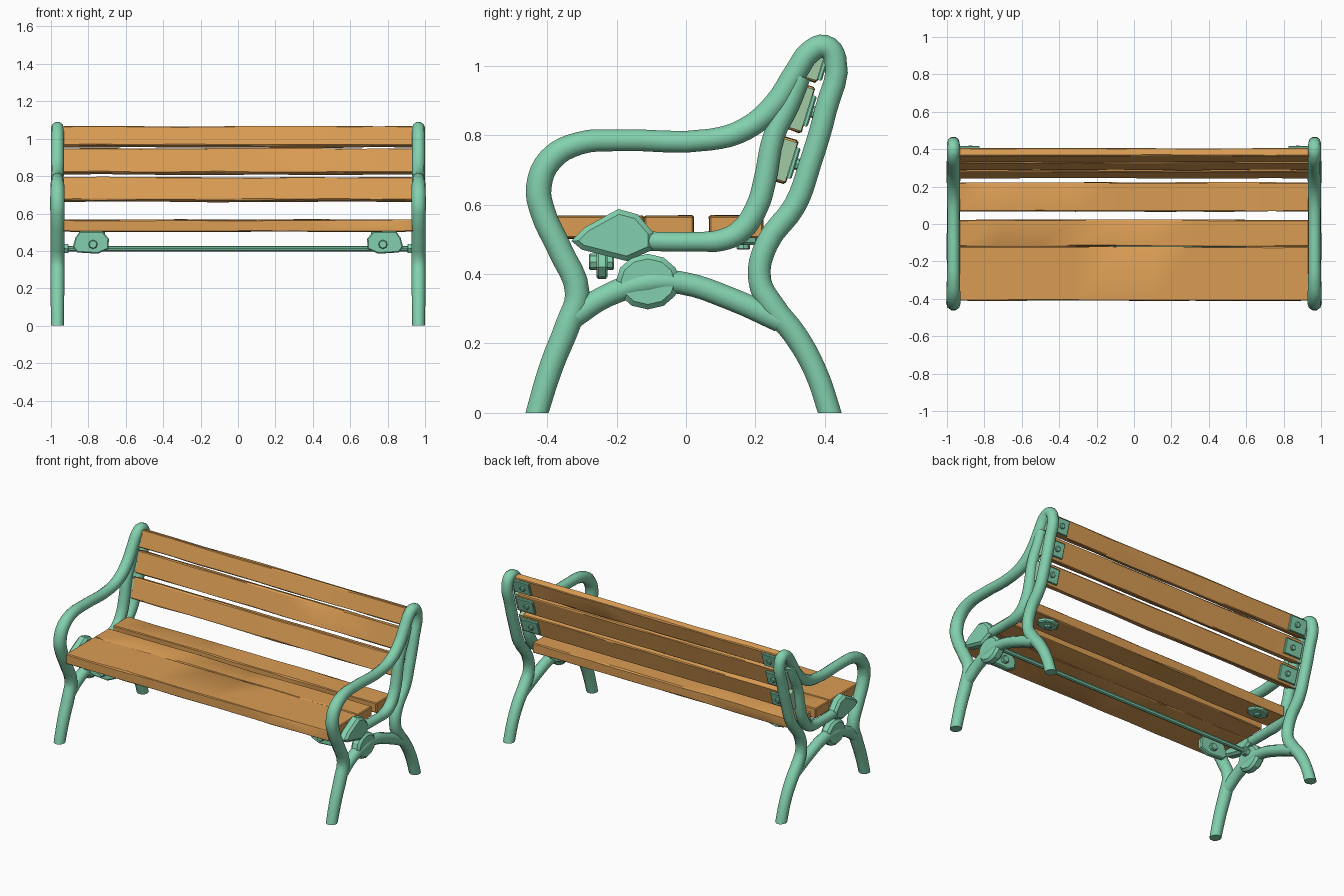
import bpy, bmesh, math, random
from mathutils import Matrix, Vector

if "Cube" in bpy.data.objects:
    bpy.data.objects.remove(bpy.data.objects["Cube"])

random.seed(4)


def material(name, rgb):
    m = bpy.data.materials.new(name)
    m.diffuse_color = (*rgb, 1)
    m.use_nodes = True
    m.node_tree.nodes["Principled BSDF"].inputs["Base Color"].default_value = m.diffuse_color
    return m


GREEN = material("mint green paint", (0.225, 0.63, 0.42))
WOOD = material("warm wood", (0.70, 0.335, 0.088))
PALE = material("pale green", (0.36, 0.60, 0.37))


def add_object(name, mesh, mat, angle=40):
    mesh.materials.clear()
    mesh.materials.append(mat)
    ob = bpy.data.objects.new(name, mesh)
    bpy.context.collection.objects.link(ob)
    bpy.ops.object.select_all(action='DESELECT')
    ob.select_set(True)
    bpy.context.view_layer.objects.active = ob
    bpy.ops.object.shade_smooth_by_angle(angle=math.radians(angle))
    return ob


def tube(name, pts, x, radius=0.0345):
    """Round tube through (y, z, thickness) points, cut flat at the ground."""
    cu = bpy.data.curves.new(name, 'CURVE')
    cu.dimensions = '3D'
    cu.bevel_depth = radius
    cu.bevel_resolution = 3
    cu.resolution_u = 4
    cu.use_fill_caps = True
    sp = cu.splines.new('BEZIER')
    sp.bezier_points.add(len(pts) - 1)
    for bp, (y, z, r) in zip(sp.bezier_points, pts):
        bp.co = (x, y, z)
        bp.radius = r
        bp.handle_left_type = bp.handle_right_type = 'AUTO'
    tmp = bpy.data.objects.new("tmp", cu)
    bpy.context.collection.objects.link(tmp)
    dg = bpy.context.evaluated_depsgraph_get()
    me = bpy.data.meshes.new_from_object(tmp.evaluated_get(dg))
    bpy.data.objects.remove(tmp)
    bm = bmesh.new()
    bm.from_mesh(me)
    bmesh.ops.remove_doubles(bm, verts=bm.verts, dist=0.0002)
    if min(v.co.z for v in bm.verts) < 0:
        cut = bmesh.ops.bisect_plane(bm, geom=bm.verts[:] + bm.edges[:] + bm.faces[:],
                                     plane_co=(0, 0, 0), plane_no=(0, 0, 1), clear_inner=True)
        edges = [e for e in cut['geom_cut'] if isinstance(e, bmesh.types.BMEdge)]
        bmesh.ops.holes_fill(bm, edges=edges)
    bmesh.ops.recalc_face_normals(bm, faces=bm.faces)
    bm.to_mesh(me)
    bm.free()
    return add_object(name, me, GREEN)


def prism(name, pts, axis, a, b, bevel=0.0, mat=GREEN, matrix=None):
    """Extrude a 2D outline along an axis from a to b."""
    place = {'x': lambda p, t: (t, p[0], p[1]), 'y': lambda p, t: (p[0], t, p[1]),
             'z': lambda p, t: (p[0], p[1], t)}[axis]
    bm = bmesh.new()
    lo = [bm.verts.new(place(p, a)) for p in pts]
    hi = [bm.verts.new(place(p, b)) for p in pts]
    bm.faces.new(lo)
    bm.faces.new(hi)
    n = len(pts)
    for i in range(n):
        bm.faces.new((lo[i], lo[(i + 1) % n], hi[(i + 1) % n], hi[i]))
    bmesh.ops.recalc_face_normals(bm, faces=bm.faces)
    if bevel:
        rim = [e for e in bm.edges if (e.verts[0] in lo) == (e.verts[1] in lo)]
        bmesh.ops.bevel(bm, geom=rim, offset=bevel, segments=1, affect='EDGES')
    if matrix:
        bm.transform(matrix)
    me = bpy.data.meshes.new(name)
    bm.to_mesh(me)
    bm.free()
    return add_object(name, me, mat, 25)


def ring(cx, cy, rx, ry=None, n=12):
    ry = ry or rx
    return [(cx + rx * math.cos(2 * math.pi * i / n), cy + ry * math.sin(2 * math.pi * i / n))
            for i in range(n)]


def rect(x0, x1, y0, y1):
    return [(x0, y0), (x1, y0), (x1, y1), (x0, y1)]


def plank(name, depth, height, matrix):
    """Slightly uneven wooden board, long in x."""
    bm = bmesh.new()
    bmesh.ops.create_cube(bm, size=1)
    bm.transform(Matrix.Diagonal((1.87, depth, height, 1)))
    bmesh.ops.bevel(bm, geom=bm.edges[:], offset=0.005, segments=1, affect='EDGES')
    for i in range(1, 9):
        bmesh.ops.bisect_plane(bm, geom=bm.verts[:] + bm.edges[:] + bm.faces[:],
                               plane_co=(-0.935 + 0.208 * i, 0, 0), plane_no=(1, 0, 0))
    for v in bm.verts:
        if abs(v.co.x) < 0.9:
            v.co.y += random.uniform(-0.002, 0.002)
            v.co.z += random.uniform(-0.003, 0.003)
    bm.transform(matrix)
    me = bpy.data.meshes.new(name)
    bm.to_mesh(me)
    bm.free()
    return add_object(name, me, WOOD, 25)


# Side frame paths as (y, z, thickness)
OUTLINE = [(-.437, -.03, .98), (-.429, 0, .98), (-.386, .139, 1.05), (-.34, .254, 1.1),
           (-.313, .345, 1.08), (-.363, .47, 1.08), (-.413, .58, 1.1), (-.424, .65, 1.12),
           (-.39, .73, 1.1), (-.305, .777, 1), (-.2, .785, .95), (.07, .787, .95),
           (.17, .817, 1), (.256, .889, 1.02), (.318, .985, 1), (.358, 1.04, 1),
           (.40, 1.056, 1), (.43, 1.02, .98), (.403, .874, .98), (.357, .716, .98),
           (.315, .60, 1), (.232, .485, 1), (.212, .384, 1), (.25, .305, 1.1),
           (.314, .225, 1.05), (.371, .124, 1), (.414, 0, 1), (.423, -.03, 1)]
SUPPORT = [(.33, .97, .9), (.297, .89, .95), (.253, .797, .95), (.226, .665, 1), (.205, .595, 1),
           (.155, .522, 1), (.10, .497, .95), (.04, .493, .85), (-.15, .495, .85)]
CROSSBAR = [(-.325, .275, 1), (-.233, .335, 1), (-.11, .375, 1.1), (-.017, .375, 1),
            (.13, .328, 1), (.27, .265, 1)]
LEAF = [(-.33, .495), (-.29, .535), (-.195, .587), (-.14, .572), (-.095, .52), (-.095, .47),
        (-.17, .437), (-.30, .47)]
BRACKET = [(-.098, .42), (-.075, .392), (.035, .385), (.092, .41), (.095, .465),
           (.06, .505), (-.06, .505), (-.085, .47)]

# Backrest boards follow this lean: y for a given z
LEAN = 0.31
TILT = Matrix.Rotation(-math.atan(LEAN), 4, 'X')
BACK = [("lower", .728, .128), ("middle", .878, .136), ("top", 1.01, .108)]


def back_matrix(z):
    return Matrix.Translation((0, .367 + (z - 1.0) * LEAN, z)) @ TILT


# Wooden seat and backrest
for name, y0, y1 in (("front_seat_plank", -.41, -.121), ("middle_seat_plank", -.12, .022),
                     ("rear_seat_plank", .067, .222)):
    plank(name, y1 - y0, .064, Matrix.Translation((0, (y0 + y1) / 2, .535)))
for name, z, h in BACK:
    plank(name + "_back_plank", .045, h, back_matrix(z))

# Long tie rod below the seat
prism("tie_rod", ring(-.11, .412, .014, n=8), 'x', -.95, .95)

for side, s in (("right", 1), ("left", -1)):
    x = s * .9655
    # Cast side frame
    tube(side + "_frame_outline", OUTLINE, x)
    tube(side + "_seat_support", SUPPORT, x)
    tube(side + "_crossbar", CROSSBAR, x)
    prism(side + "_leaf_plate", LEAF, 'x', x - .031, x + .031, .014)
    prism(side + "_round_plate", ring(-.11, .378, .092, .08), 'x', x - .031, x + .031, .014)
    prism(side + "_rod_nut", ring(-.11, .412, .028, n=6), 'x', s * .905, s * .94, .004)

    # Front seat bracket with its bolt
    prism(side + "_seat_bracket", [(s * .785 - s * p, z) for p, z in BRACKET],
          'y', -.258, -.226, .006)
    prism(side + "_bracket_bolt", ring(s * .775, .435, .024, n=8), 'y', -.28, -.207, .004)

    # Rear seat plate and bolt
    prism(side + "_rear_seat_plate", ring(s * .78, .165, .07, .05, 8), 'z', .484, .51, .006)
    prism(side + "_rear_seat_bolt", ring(s * .78, .165, .02, n=8), 'z', .47, .49, .004)

    # Backrest plates, bolts and end tabs
    for name, z, h in BACK:
        m = back_matrix(z)
        lo, hi = sorted((s * .825, s * .945))
        prism(f"{side}_{name}_back_plate", rect(lo, hi, -.046, .046), 'y', .02, .036, .004,
              matrix=m)
        prism(f"{side}_{name}_back_bolt", ring(s * .875, 0, .017, n=8), 'y', .03, .048, .004,
              matrix=m)
        lo, hi = sorted((s * .93, s * .962))
        prism(f"{side}_{name}_end_tab", rect(lo, hi, -h / 2 + .005, h / 2 - .005), 'y',
              -.022, .022, mat=PALE, matrix=m)
